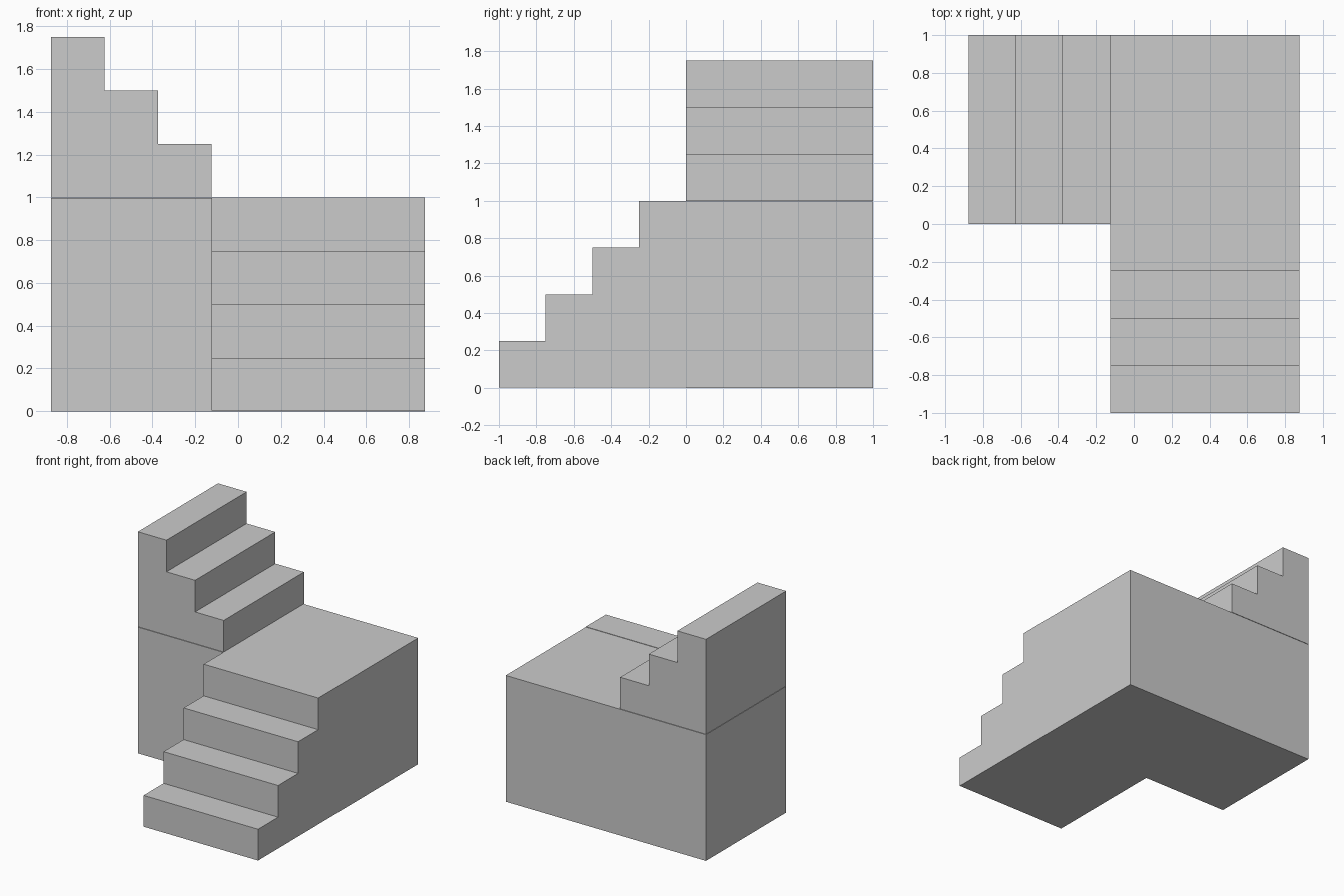
import bpy, bmesh
from mathutils import Matrix, Vector

if "Cube" in bpy.data.objects:
    bpy.data.objects.remove(bpy.data.objects["Cube"])

STEP = 0.25   # tread depth and riser height
GAP = 0.003   # hairline seam between the blocks


def extrude_profile(name, points, offset):
    """Closed solid from a planar outline pushed along an offset."""
    bm = bmesh.new()
    face = bm.faces.new([bm.verts.new(p) for p in points])
    out = bmesh.ops.extrude_face_region(bm, geom=[face])
    verts = [g for g in out["geom"] if isinstance(g, bmesh.types.BMVert)]
    bmesh.ops.translate(bm, verts=verts, vec=Vector(offset))
    bmesh.ops.recalc_face_normals(bm, faces=bm.faces)
    mesh = bpy.data.meshes.new(name)
    bm.to_mesh(mesh)
    bm.free()
    obj = bpy.data.objects.new(name, mesh)
    bpy.context.collection.objects.link(obj)
    return obj


def stair_outline(count, bottom=0.0):
    """Side outline of a solid flight as (run, height) pairs."""
    pts = [(0, bottom)]
    for i in range(count):
        pts += [(i * STEP, (i + 1) * STEP), ((i + 1) * STEP, (i + 1) * STEP)]
    return pts + [(count * STEP, bottom)]


# Landing block
extrude_profile("landing",
                [(-0.875, 0, 0), (0.875, 0, 0), (0.875, 1, 0), (-0.875, 1, 0)],
                (0, 0, 1 - GAP))

# Lower flight climbs towards the back
extrude_profile("lower_flight",
                [(-0.125, -1 + r, h) for r, h in stair_outline(4, GAP)],
                (1, 0, 0))

# Upper flight turns left on top of the landing
extrude_profile("upper_flight",
                [(-0.125 - r, 0, 1 + h) for r, h in stair_outline(3)],
                (0, 1, 0))
